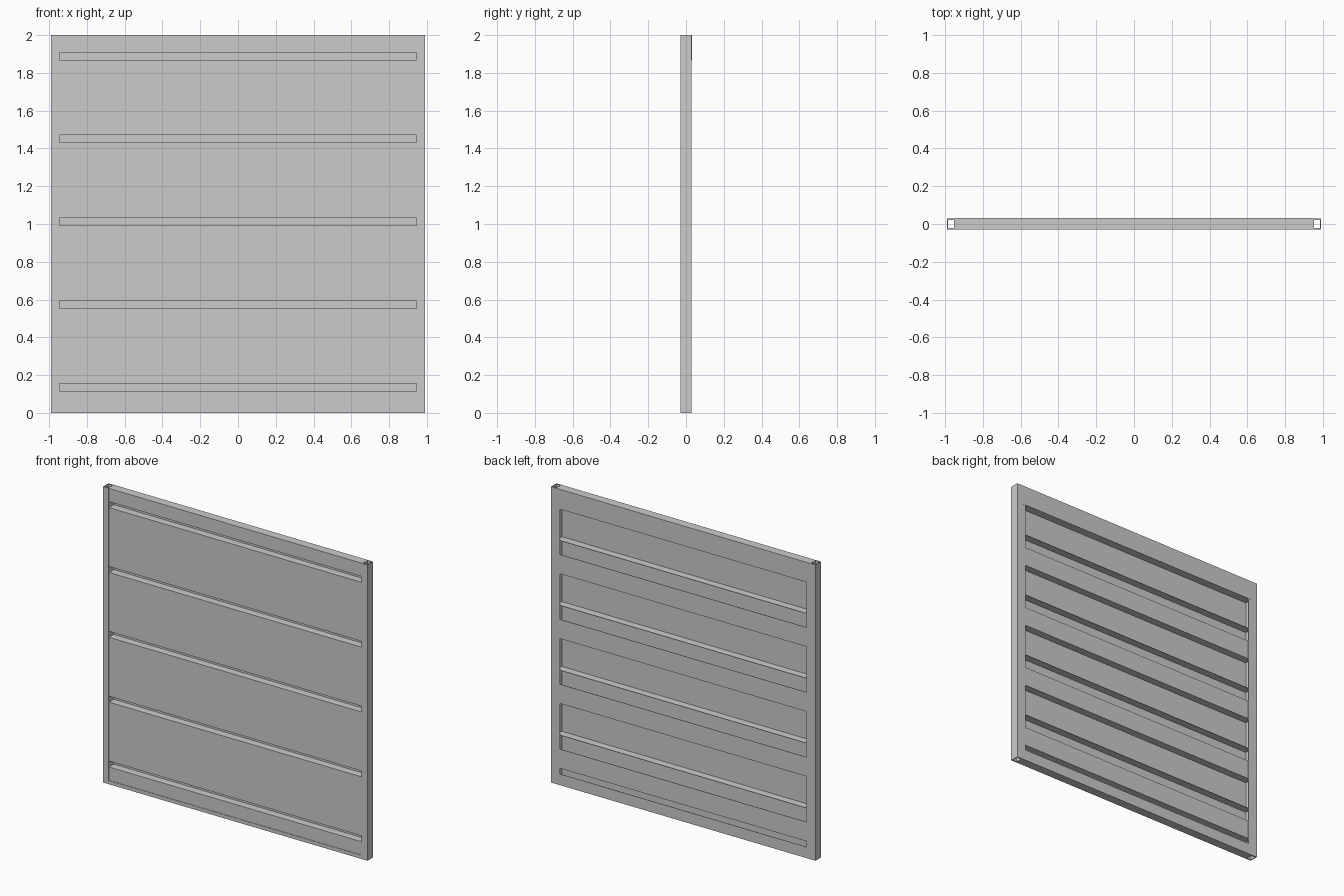
import bpy, bmesh

if "Cube" in bpy.data.objects:
    bpy.data.objects.remove(bpy.data.objects["Cube"])

T = 0.003              # sheet thickness
F, B = -0.027, 0.027   # front and back planes of the sheets
W = 0.948              # half width of the sheets
PITCH = 0.4385
Z0 = 0.115             # lowest fold


def finish(name, bm):
    bmesh.ops.recalc_face_normals(bm, faces=bm.faces)
    me = bpy.data.meshes.new(name)
    bm.to_mesh(me)
    bm.free()
    ob = bpy.data.objects.new(name, me)
    bpy.context.collection.objects.link(ob)
    return ob


def extrude(name, pts, vec):
    """Closed 3D outline extruded along vec."""
    bm = bmesh.new()
    face = bm.faces.new([bm.verts.new(p) for p in pts])
    res = bmesh.ops.extrude_face_region(bm, geom=[face], use_keep_orig=True)
    moved = [v for v in res["geom"] if isinstance(v, bmesh.types.BMVert)]
    bmesh.ops.translate(bm, verts=moved, vec=vec)
    return finish(name, bm)


def box(name, x0, x1, y0, y1, z0, z1):
    pts = [(x0, y0, z0), (x1, y0, z0), (x1, y1, z0), (x0, y1, z0)]
    return extrude(name, pts, (0, 0, z1 - z0))


def folded_sheet(name, bottom, fold, lip):
    """Front face up to the fold, across to the back, then up as a lip."""
    yz = [(F, bottom), (F + T, bottom), (F + T, fold - T), (B, fold - T),
          (B, lip), (B - T, lip), (B - T, fold), (F, fold)]
    return extrude(name, [(-W, y, z) for y, z in yz], (2 * W, 0, 0))


def post(name, s):
    """Hollow tube post, open at both ends."""
    bm = bmesh.new()
    rings = []
    for x0, x1, y in ((0.946, 0.99, 0.03), (0.952, 0.984, 0.022)):
        for z in (0, 2):
            rings.append([bm.verts.new((s * a, b, z)) for a, b in
                          ((x0, -y), (x1, -y), (x1, y), (x0, y))])
    ob, ot, ib, it = rings
    for lo, hi in ((ob, ot), (ib, it), (ob, ib), (ot, it)):
        for i in range(4):
            j = (i + 1) % 4
            bm.faces.new((lo[i], lo[j], hi[j], hi[i]))
    return finish(name, bm)


# Side posts with back flanges
for side, s in (("left", -1), ("right", 1)):
    post(f"{side}_post", s)
    a, b = sorted((s * 0.922, s * 0.946))
    box(f"{side}_back_flange", a, b, B, 0.03, 0, 2)

# Folded sheets and their middle stiffeners
folded_sheet("bottom_sheet", 0, Z0, Z0 + 0.127)
for i in range(4):
    base = Z0 + i * PITCH
    fold = base + PITCH
    lip = 2.0 - T if i == 3 else fold + 0.127
    folded_sheet(f"slat_{i + 1}", base + 0.04, fold, lip)
    mid = base + PITCH / 2
    box(f"stiffener_{i + 1}", -W, W, F + T, B, mid, mid + T)

# Top rail: front strip, cap and back strip
box("top_front_strip", -W, W, F, F + T, Z0 + 4 * PITCH + 0.04, 2 - T)
box("top_cap", -W, W, -0.029, 0.029, 2 - T, 2)
box("top_back_strip", -0.95, 0.95, B, 0.0305, Z0 + 4 * PITCH - T, 2)

# Bottom rail: base plate, front lip and back strip
box("bottom_plate", -W, W, -0.029, 0.029, 0, T)
box("bottom_front_lip", -W, W, -0.03, F, 0, 0.025)
box("bottom_back_strip", -W, W, B, 0.03, 0, 0.075)
